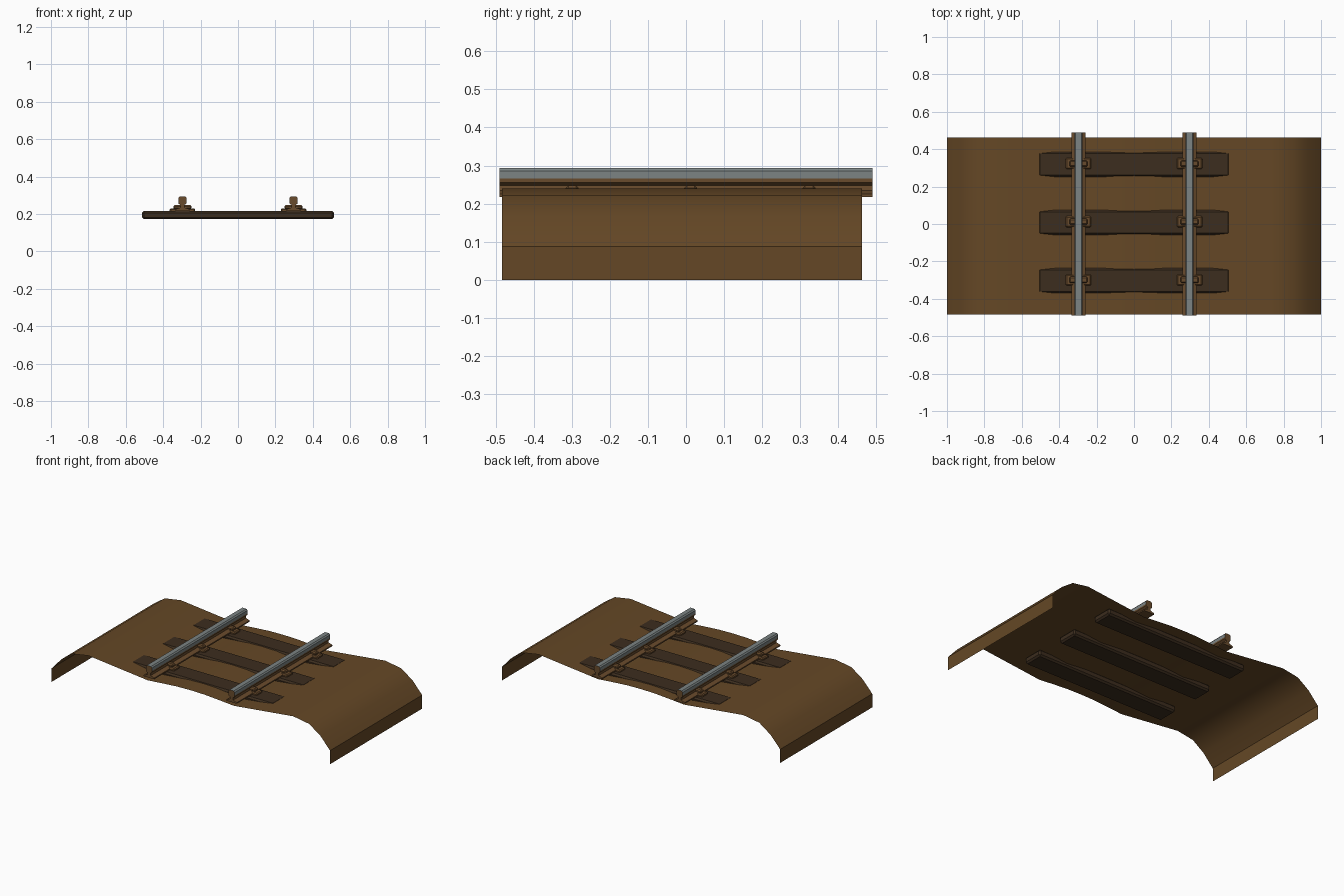
import bpy, bmesh
from math import radians

if "Cube" in bpy.data.objects:
    bpy.data.objects.remove(bpy.data.objects["Cube"])


def material(name, rgb):
    m = bpy.data.materials.new(name)
    m.diffuse_color = (*rgb, 1)
    m.use_nodes = True
    m.node_tree.nodes["Principled BSDF"].inputs["Base Color"].default_value = m.diffuse_color
    return m


earth = material("earth_brown", (0.13, 0.064, 0.019))
wood = material("dark_wood", (0.045, 0.026, 0.013))
rust = material("rust_brown", (0.14, 0.07, 0.025))
steel = material("worn_steel", (0.2, 0.23, 0.23))


def extrude_profile(name, pts, y0, y1, mats, closed=True):
    """Extrude an x/z profile along y, with end caps when closed."""
    n = len(pts)
    verts = [(x, y, z) for y in (y0, y1) for x, z in pts]
    faces = [(i, (i + 1) % n, (i + 1) % n + n, i + n) for i in range(n if closed else n - 1)]
    if closed:
        faces += [tuple(reversed(range(n))), tuple(range(n, 2 * n))]
    me = bpy.data.meshes.new(name)
    me.from_pydata(verts, [], faces)
    bm = bmesh.new()
    bm.from_mesh(me)
    bmesh.ops.recalc_face_normals(bm, faces=bm.faces)
    if not closed and sum(f.normal.z for f in bm.faces) < 0:
        bmesh.ops.reverse_faces(bm, faces=bm.faces)
    bm.to_mesh(me)
    bm.free()
    for m in mats:
        me.materials.append(m)
    ob = bpy.data.objects.new(name, me)
    bpy.context.collection.objects.link(ob)
    return ob


def box(name, x, y, z0, z1, sx, sy, mat, bevel):
    bpy.ops.mesh.primitive_cube_add(size=1, location=(x, y, (z0 + z1) / 2))
    ob = bpy.context.object
    ob.name = name
    ob.scale = (sx, sy, z1 - z0)
    bpy.ops.object.transform_apply(location=False, rotation=False, scale=True)
    ob.data.materials.append(mat)
    b = ob.modifiers.new("bevel", "BEVEL")
    b.width = bevel
    b.segments = 1
    return ob


# ballast bed: a thin open sheet, dipping under each rail
half = [(0, 0.212), (0.1, 0.21), (0.2, 0.203), (0.31, 0.194), (0.735, 0.24),
        (0.85, 0.221), (0.93, 0.165), (1, 0.088), (1, 0)]
bed_profile = [(-x, z) for x, z in reversed(half[1:])] + half
bed = extrude_profile("ballast_bed", bed_profile, -0.483, 0.462, [earth], closed=False)
bpy.context.view_layer.objects.active = bed
bed.select_set(True)
bpy.ops.object.shade_smooth_by_angle(angle=radians(40))

# rails: foot, web and head, with steel on the upper head
rail_half = [(0.038, 0.217), (0.038, 0.225), (0.012, 0.234), (0.01, 0.248),
             (0.022, 0.256), (0.022, 0.266), (0.022, 0.286), (0.015, 0.294)]
for side in (-1, 1):
    cx = side * 0.297
    pts = [(cx + x, z) for x, z in rail_half]
    pts += [(cx - x, z) for x, z in reversed(rail_half)]
    rail = extrude_profile("rail", pts, -0.49, 0.49, [rust, steel])
    for f in rail.data.polygons:
        if abs(f.normal.y) < 0.5 and f.center.z > 0.27:
            f.material_index = 1

# sleepers and the two-step plates that hold the rails
for y in (-0.303, 0.008, 0.319):
    box("sleeper", 0, y, 0.172, 0.216, 1.026, 0.134, wood, 0.01)
    for side in (-1, 1):
        cx = side * 0.297
        box("rail_plate", cx, y + 0.004, 0.208, 0.230, 0.136, 0.06, rust, 0.006)
        box("rail_clamp", cx, y + 0.004, 0.226, 0.248, 0.098, 0.034, rust, 0.007)
